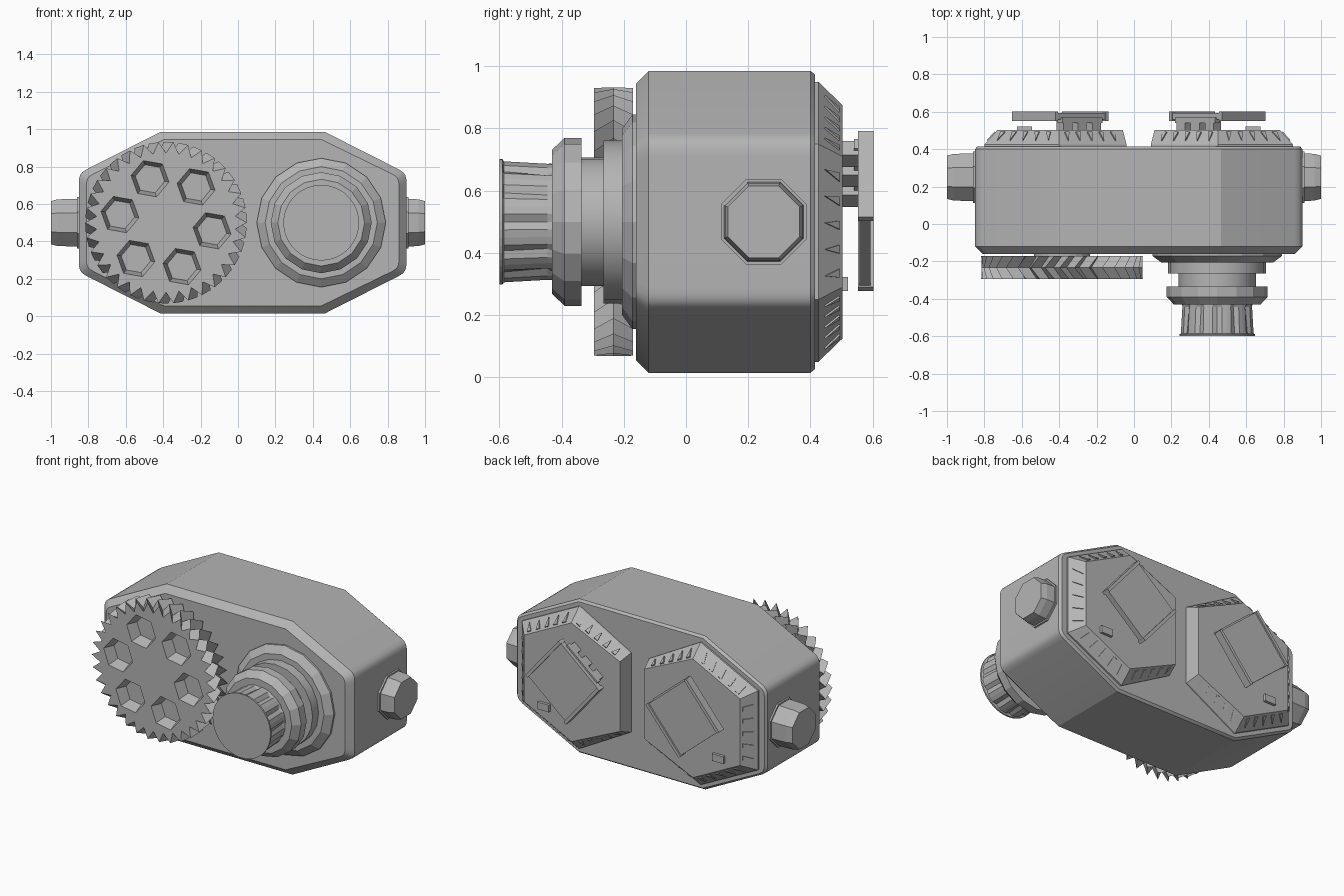
import bpy
import bmesh
from math import sin, cos, pi, radians
from mathutils import Vector, Matrix

default = bpy.data.objects.get("Cube")
if default:
    bpy.data.objects.remove(default, do_unlink=True)

GREY = (0.46, 0.46, 0.46, 1)
metal = bpy.data.materials.new("grey_metal")
metal.use_nodes = True
metal.diffuse_color = GREY
metal.node_tree.nodes["Principled BSDF"].inputs["Base Color"].default_value = GREY

MID = 0.025   # symmetry plane of the housing
AXIS = 0.5    # height of all the shafts


def finish(name, bm, smooth=None):
    bmesh.ops.recalc_face_normals(bm, faces=bm.faces)
    mesh = bpy.data.meshes.new(name)
    bm.to_mesh(mesh)
    bm.free()
    mesh.materials.append(metal)
    obj = bpy.data.objects.new(name, mesh)
    bpy.context.collection.objects.link(obj)
    if smooth:
        bpy.ops.object.select_all(action="DESELECT")
        obj.select_set(True)
        bpy.context.view_layer.objects.active = obj
        bpy.ops.object.shade_smooth_by_angle(angle=radians(smooth))
    return obj


def loft(bm, rings):
    """Skin equal-length rings of points and cap both ends."""
    rows = [[bm.verts.new(p) for p in ring] for ring in rings]
    n = len(rows[0])
    for a, b in zip(rows, rows[1:]):
        for i in range(n):
            j = (i + 1) % n
            bm.faces.new((a[i], a[j], b[j], b[i]))
    bm.faces.new(rows[0])
    bm.faces.new(rows[-1])


def circle(x, z, y, r, sides, start=0.0):
    return [(x + r * cos(start + 2 * pi * i / sides), y,
             z + r * sin(start + 2 * pi * i / sides)) for i in range(sides)]


def turned(name, x, profile, sides, smooth=None, start=0.0):
    """Round part along y from (y, radius) steps."""
    bm = bmesh.new()
    loft(bm, [circle(x, AXIS, y, r, sides, start) for y, r in profile])
    return finish(name, bm, smooth)


def box(bm, size, matrix):
    bmesh.ops.create_cube(bm, size=1, matrix=matrix @ Matrix.Diagonal((*size, 1)))


# Housing: elongated octagon with rounded ends and a chamfered front
quarter = [(0.44, 0.485), (0.835, 0.285), (0.858, 0.27), (0.869, 0.255),
           (0.8745, 0.235), (0.875, 0.21)]
half = quarter + [(x, -z) for x, z in reversed(quarter)]
outline = half + [(-x, z) for x, z in reversed(half)]


def outline_ring(y, inset):
    return [(MID + x * (1 - inset / 0.875), y, AXIS + z * (1 - inset / 0.485))
            for x, z in outline]


bm = bmesh.new()
loft(bm, [outline_ring(-0.16, 0.04), outline_ring(-0.12, 0),
          outline_ring(0.4, 0), outline_ring(0.415, 0.012)])
finish("housing", bm, 24)

# Raised rear covers, vent fins, hinged plates and latches, one set per side
base = [(0.015, 0.45), (0.415, 0.25), (0.415, -0.25),
        (0.015, -0.45), (-0.345, -0.25), (-0.345, 0.25)]
top = [(0.015, 0.375), (0.345, 0.21), (0.345, -0.21),
       (0.015, -0.375), (-0.325, -0.22), (-0.325, 0.22)]
for side, label in ((1, "left"), (-1, "right")):
    def place(u, v, y):
        return Vector((MID + side * (0.41 + u), y, AXIS + v))

    bm = bmesh.new()
    loft(bm, [[place(u, v, 0.41) for u, v in base],
              [place(u, v, 0.425) for u, v in base],
              [place(u, v, 0.503) for u, v in top]])
    finish(label + "_rear_cover", bm)

    # small wedge fins along the sloping edges
    bm = bmesh.new()
    for e in (0, 1, 2, 3, 5):
        a0, a1 = place(*base[e], 0.425), place(*base[(e + 1) % 6], 0.425)
        b0, b1 = place(*top[e], 0.503), place(*top[(e + 1) % 6], 0.503)
        normal = (a1 - a0).cross(b0 - a0).normalized()
        if normal.y < 0:
            normal.negate()
        for k in range(5):
            t = (k + 0.8) / 5.6
            low, high = a0.lerp(a1, t), b0.lerp(b1, t + 0.03)
            p, q = low.lerp(high, 0.25), low.lerp(high, 0.85)
            w = (a1 - a0).normalized() * 0.014
            tri = [p, q - w, q + w]
            loft(bm, [[c - normal * 0.004 for c in tri],
                      [c + normal * 0.006 for c in tri]])
    finish(label + "_cover_fins", bm)

    # square plate, tilted, held clear of the cover by a hinge on its upper edge
    tilt = Matrix.Translation(place(0.01, 0.035, 0)) @ Matrix.Rotation(
        -side * radians(40), 4, "Y")

    def at(u, y, v):
        return tilt @ Matrix.Translation((side * u, y, v))

    bm = bmesh.new()
    box(bm, (0.35, 0.035, 0.35), at(0, 0.575, 0))
    for s in (-1, 1):
        box(bm, (0.02, 0.05, 0.36), at(s * 0.175, 0.577, 0))
    finish(label + "_hinged_plate", bm)

    bm = bmesh.new()
    for u in (-0.1, 0, 0.1):
        box(bm, (0.06, 0.07, 0.06), at(u, 0.535, 0.155))
    box(bm, (0.28, 0.03, 0.04), at(0, 0.555, 0.165))
    finish(label + "_hinge", bm)

    bm = bmesh.new()
    box(bm, (0.08, 0.025, 0.045), Matrix.Translation(place(0.2, -0.2, 0.508)))
    finish(label + "_latch", bm)

    # faceted end knob with a thin flange
    bm = bmesh.new()
    end = MID + side * 0.87
    rings = []
    for x, r in ((end, 0.148), (end + side * 0.016, 0.148), (end + side * 0.016, 0.138),
                 (side * 0.965, 0.135), (side * 1.0, 0.125)):
        rings.append([(x, 0.25 + r * cos(pi * (i + 0.5) / 4),
                       AXIS + r * sin(pi * (i + 0.5) / 4)) for i in range(8)])
    loft(bm, rings)
    finish(label + "_end_knob", bm)

# Herringbone gear
GEAR_X, TEETH = -0.385, 34


def gear_ring(y, twist):
    ring = []
    for i in range(TEETH * 2):
        r = 0.372 if i % 2 else 0.432
        a = pi * i / TEETH + twist
        ring.append((GEAR_X + r * cos(a), y, AXIS + r * sin(a)))
    return ring


bm = bmesh.new()
loft(bm, [gear_ring(-0.295, 0), gear_ring(-0.233, 0.12), gear_ring(-0.17, 0)])
gear = finish("herringbone_gear", bm)

# six tapered hexagonal pockets
bm = bmesh.new()
for k in range(6):
    a = radians(-10 + 60 * k)
    x, z = GEAR_X + 0.25 * cos(a), AXIS + 0.25 * sin(a)
    loft(bm, [circle(x, z, -0.31, 0.108, 6, a), circle(x, z, -0.225, 0.08, 6, a)])
cutter = finish("pocket_cutter", bm)
cutter.hide_render = True
cut = gear.modifiers.new("pockets", "BOOLEAN")
cut.operation = "DIFFERENCE"
cut.object = cutter
bpy.context.view_layer.objects.active = gear
bpy.ops.object.modifier_apply(modifier=cut.name)
bpy.data.objects.remove(cutter, do_unlink=True)

turned("gear_hub", GEAR_X, [(-0.18, 0.15), (-0.15, 0.15)], 24)

# Stepped drive shaft
SHAFT_X = 0.445
turned("shaft_mount", SHAFT_X, [(-0.15, 0.345), (-0.172, 0.345), (-0.205, 0.3)], 16)
turned("shaft_collar", SHAFT_X, [(-0.2, 0.262), (-0.265, 0.262)], 20, 25)
turned("shaft_neck", SHAFT_X, [(-0.26, 0.207), (-0.34, 0.207)], 24, 30)
turned("shaft_flange", SHAFT_X,
       [(-0.335, 0.27), (-0.39, 0.27), (-0.43, 0.232), (-0.43, 0.2)], 16)

# Fluted knob on the end of the shaft
bm = bmesh.new()
rings = []
for y, r, depth in ((-0.425, 0.188, 0.0), (-0.445, 0.188, 0.016), (-0.585, 0.196, 0.01),
                    (-0.59, 0.202, 0.0), (-0.6, 0.202, 0.0)):
    ring = []
    for i in range(48):
        a = 2 * pi * i / 48
        rr = r - (depth if i % 4 == 0 else 0)
        ring.append((SHAFT_X + rr * cos(a), y, AXIS + rr * sin(a)))
    rings.append(ring)
loft(bm, rings)
finish("fluted_knob", bm)
